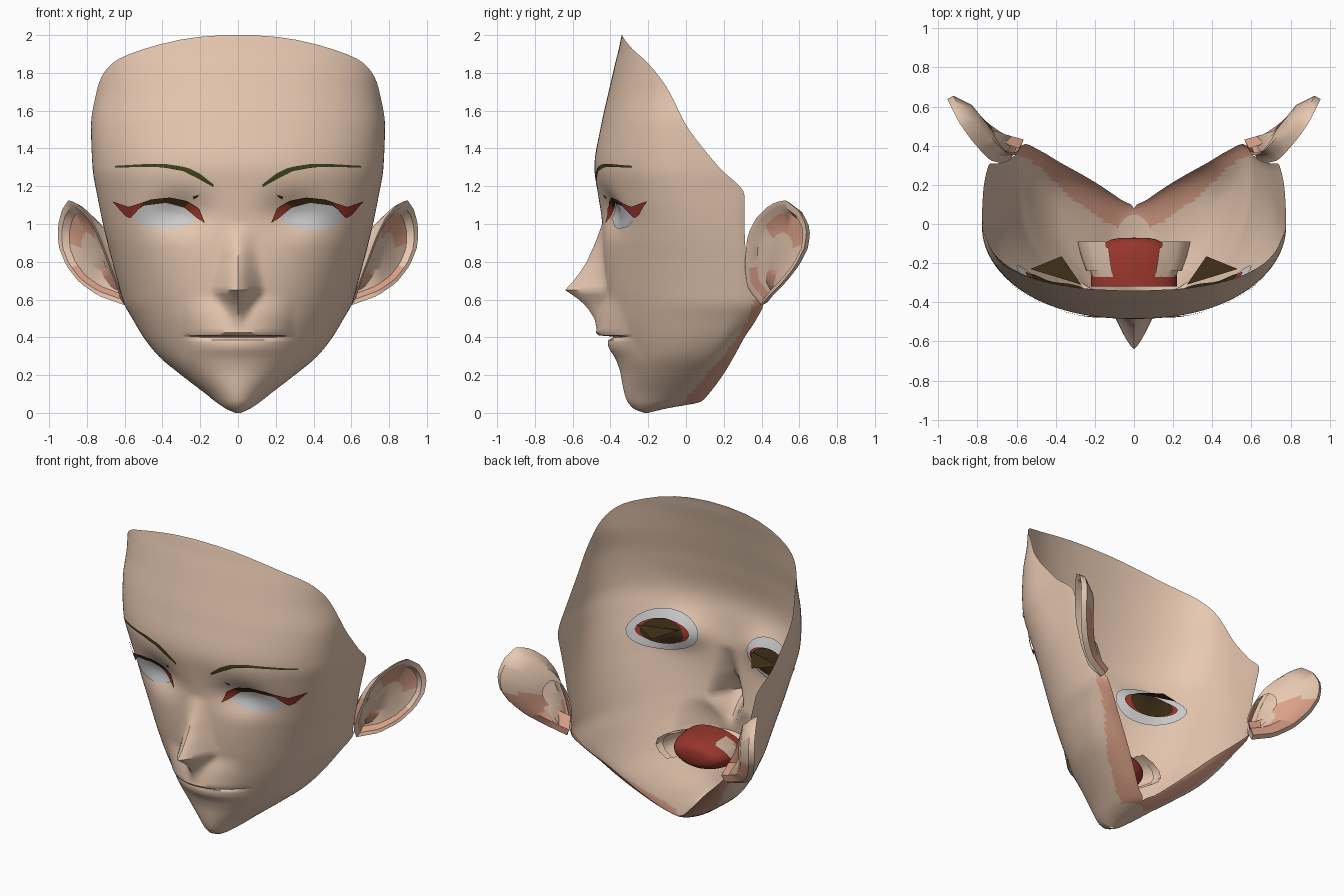
import bpy, bmesh, math
from mathutils import Vector
from mathutils.bvhtree import BVHTree

if "Cube" in bpy.data.objects:
    bpy.data.objects.remove(bpy.data.objects["Cube"])


def material(name, rgb):
    m = bpy.data.materials.new(name)
    m.diffuse_color = (*rgb, 1)
    m.use_nodes = True
    m.node_tree.nodes["Principled BSDF"].inputs["Base Color"].default_value = m.diffuse_color
    return m


SKIN = material("skin", (0.80, 0.58, 0.44))
SHADE = material("skin_shade", (0.72, 0.36, 0.25))
WHITE = material("eye_white", (0.62, 0.62, 0.62))
RED = material("dark_red", (0.31, 0.036, 0.025))
BROWN = material("lash_brown", (0.045, 0.026, 0.008))
OLIVE = material("brow_olive", (0.055, 0.06, 0.012))


def finish(bm, name, *mats):
    bmesh.ops.remove_doubles(bm, verts=bm.verts, dist=0.0008)
    me = bpy.data.meshes.new(name)
    bm.to_mesh(me)
    ob = bpy.data.objects.new(name, me)
    bpy.context.collection.objects.link(ob)
    for m in mats:
        me.materials.append(m)
    return ob


def skin_rows(bm, rows, closed=False, flip=False):
    """Quads between successive rows of points; returns faces per band."""
    vs = [[bm.verts.new(p) for p in r] for r in rows]
    bands = []
    for a, b in zip(vs, vs[1:]):
        n = len(a)
        band = []
        for j in range(n if closed else n - 1):
            k = (j + 1) % n
            q = (a[j], a[k], b[k], b[j])
            band.append(bm.faces.new(q[::-1] if flip else q))
        bands.append(band)
    return vs, bands


def interp(table, z, smooth=False):
    """Table lookup, linear or monotone cubic."""
    z = min(max(z, table[0][0]), table[-1][0])
    i = next(k for k in range(len(table) - 1) if z <= table[k + 1][0])

    def slope(k, c):
        if k <= 0 or k >= len(table) - 1:
            k = min(max(k, 1), len(table) - 1)
            return (table[k][c] - table[k - 1][c]) / (table[k][0] - table[k - 1][0])
        p, q = [(table[j][c] - table[j - 1][c]) / (table[j][0] - table[j - 1][0]) for j in (k, k + 1)]
        return 2 * p * q / (p + q) if p * q > 0 else 0

    a, b = table[i], table[i + 1]
    h = b[0] - a[0]
    t = (z - a[0]) / h if h else 0
    res = []
    for c in range(1, len(a)):
        v = a[c] + (b[c] - a[c]) * t
        if smooth:
            v = (a[c] * (1 + 2 * t) * (1 - t) ** 2 + b[c] * t * t * (3 - 2 * t)
                 + h * slope(i, c) * t * (1 - t) ** 2 - h * slope(i + 1, c) * t * t * (1 - t))
        res.append(v)
    return res


def resample(pts, n):
    pts = [Vector(p) for p in pts]
    tab = [(0, *pts[0])]
    for a, b in zip(pts, pts[1:]):
        if (b - a).length > 1e-7:
            tab.append((tab[-1][0] + (b - a).length, *b))
    if len(tab) == 1:
        return [pts[0].copy() for _ in range(n + 1)]
    return [Vector(interp(tab, tab[-1][0] * i / n)) for i in range(n + 1)]


# Face sections: z, centre y, half width, y of widest point, edge x, edge y
HEAD = [(0.0, -.22, .015, -.22, 0, -.2), (.02, -.275, .06, -.2, 0, -.12),
        (.06, -.31, .12, -.12, 0, .08), (.1, -.325, .17, -.06, .06, .12),
        (.2, -.345, .30, .02, .17, .195), (.3, -.36, .42, .10, .27, .255),
        (.4, -.385, .50, .17, .37, .31), (.5, -.41, .56, .22, .48, .375),
        (.58, -.42, .605, .25, .56, .41), (.65, -.43, .625, .24, .61, .35),
        (.8, -.44, .665, .2, .655, .32), (1.0, -.445, .715, .12, .70, .31),
        (1.15, -.465, .745, .06, .735, .31), (1.3, -.485, .77, .02, .77, .175),
        (1.52, -.45, .778, 0, .778, .003), (1.72, -.405, .76, 0, .76, -.1),
        (1.85, -.375, .76, 0, .76, -.2), (1.93, -.355, .76, 0, .76, -.287),
        (1.98, -.345, .76, 0, .76, -.327), (2.0, -.34, .76, 0, .76, -.339)]
# Nose: z, projection, half width
NOSE = [(.45, 0, .05), (.5, .02, .05), (.56, .075, .08), (.6, .135, .11), (.625, .175, .13),
        (.65, .21, .14), (.7, .16, .13), (.75, .12, .12), (.8, .085, .11), (.9, .038, .1), (1.0, 0, .09)]
# Lips: z, projection
LIPS = [(.22, 0), (.29, .015), (.33, .035), (.36, .042), (.385, .03), (.4, 0), (.404, 0),
        (.41, .075), (.425, .085), (.46, .07), (.5, .055), (.55, .035), (.62, 0)]
# Start of the jaw underside: z, y
JAW = [(.05, -.02), (.15, .06), (.29, .19), (.44, .30), (.6, .365)]


def section(z, n=60):
    yc, w, ym, xb, yb = interp(HEAD, z, True)
    e = 2 / (1.85 + .35 * min(1, z / .9))
    tmax = math.pi / 2
    if yb < ym:
        tmax = math.acos(min(1, ((yb - ym) / (yc - ym)) ** (1 / e)))
    pts = []
    for i in range(61):
        t = tmax * i / 60
        c = max(0, math.cos(t))
        pts.append((w * math.sin(t) ** e, ym + (yc - ym) * c ** e, z))
    if yb >= ym:
        for i in range(1, 25):
            s = math.pi / 2 * i / 24
            pts.append((xb + (w - xb) * math.cos(s), ym + (yb - ym) * math.sin(s), z))
    out = resample(pts, n)
    for p in out:
        if p.y > 0 or z < .2:
            continue
        amount, width = interp(NOSE, z)
        u = min(1, p.x / width)
        p.y -= amount * (.5 * (1 - u) + .25 * (1 + math.cos(math.pi * u)))
        p.y -= interp(LIPS, z)[0] * max(0, 1 - (p.x / .29) ** 2)
        p.y += .06 * math.exp(-((p.x - .3) / .15) ** 2 - ((z - 1.06) / .1) ** 2)
    return out


# Face shell
levels = sorted([i * .025 for i in range(81)] + [.01, .06, .385, .404, .41, 1.99])
rows = []
for z in levels:
    half = section(z)
    rows.append([Vector((-p.x, p.y, p.z)) for p in half[:0:-1]] + half)
bm = bmesh.new()
skin_rows(bm, rows)
for f in bm.faces:
    c = f.calc_center_median()
    under = c.z < .6 and c.y > interp(JAW, c.z)[0]
    lip_line = .4 < c.z < .404 and abs(c.x) < .245 and c.y < 0
    f.material_index = 1 if under or lip_line else 0
tree = BVHTree.FromBMesh(bm)
finish(bm, "face_shell", SKIN, SHADE)


def plate(name, top, bottom, mat, off, n=18, m=4):
    """Thin patch between two front-view curves, laid on the face on both sides."""
    bm = bmesh.new()
    a, b = [resample([(*p, 0) for p in c], n) for c in (top, bottom)]
    for s in (1, -1):
        grid = []
        for i in range(m + 1):
            row = []
            for p, q in zip(b, a):
                r = p.lerp(q, i / m)
                hit = tree.ray_cast(Vector((s * r.x, -2, r.y)), Vector((0, 1, 0)))[0]
                row.append((s * r.x, (hit.y if hit else -.3) + off, r.y))
            grid.append(row)
        skin_rows(bm, grid, flip=s < 0)
    return finish(bm, name, mat)


def oval(rx, rz, sign):
    return [(.39 - rx * math.cos(t), 1.05 + sign * rz * math.sin(t))
            for t in [k * math.pi / 16 for k in range(17)]]


# Eyes: whites in front, layered ovals on the inside of the shell
plate("eye_white", [(.215, 1.03), (.28, 1.085), (.38, 1.112), (.5, 1.098), (.575, 1.04)],
      [(.215, 1.03), (.28, .99), (.38, .972), (.5, .985), (.575, 1.04)], WHITE, -.006)
for name, rx, rz, mat, off in (("eye_back", .21, .13, WHITE, .02), ("eye_inner_red", .165, .075, RED, .03),
                               ("eye_inner_dark", .135, .08, BROWN, .04)):
    plate(name, oval(rx, rz, 1), oval(rx, rz, -1), mat, off)

# Dark lid sheet reaching inward behind each eye
bm = bmesh.new()
for s in (1, -1):
    bm.faces.new([bm.verts.new((s * x, y, z)) for x, y, z in
                  ((.27, -.31, 1.09), (.53, -.23, 1.09), (.37, -.165, 1.06))])
finish(bm, "inner_lid", BROWN)

# Lashes, lid marks and brows
plate("upper_lash", [(.21, 1.085), (.27, 1.122), (.36, 1.14), (.46, 1.13), (.56, 1.095)],
      [(.22, 1.045), (.28, 1.085), (.38, 1.112), (.5, 1.097), (.57, 1.045)], BROWN, -.012)
plate("outer_lash_wing", [(.5, 1.115), (.58, 1.09), (.665, 1.12)],
      [(.52, 1.085), (.57, 1.03), (.6, 1.045), (.665, 1.12)], RED, -.016)
plate("inner_lash_corner", [(.175, 1.005), (.205, 1.08), (.26, 1.11)],
      [(.175, 1.005), (.215, 1.03), (.285, 1.088)], RED, -.016)
plate("lid_mark", [(.205, 1.155), (.24, 1.145)], [(.215, 1.14), (.235, 1.13)], BROWN, -.006, 4, 1)
plate("brow", [(.13, 1.21), (.2, 1.265), (.27, 1.3), (.38, 1.317), (.5, 1.317), (.65, 1.308)],
      [(.13, 1.195), (.2, 1.235), (.29, 1.28), (.4, 1.3), (.5, 1.303), (.65, 1.298)], OLIVE, -.008)

# Mouth cavity bulging into the shell
bm = bmesh.new()
skin_rows(bm, [[(.22 * math.cos(t) ** .55 * math.cos(a), -.32 + .25 * math.sin(t) ** .8,
                 .40 + .11 * math.cos(t) ** .55 * math.sin(a))
                for a in [k * math.tau / 28 for k in range(28)]]
               for t in [k * math.pi / 20.001 for k in range(11)]], closed=True)
finish(bm, "mouth_cavity", RED)

# Flared folds beside the mouth cavity
bm = bmesh.new()
for s in (1, -1):
    for r in (0, .03):
        arc = [math.radians(a) for a in range(-45, 61, 21)]
        skin_rows(bm, [[(s * (rx + r) * math.cos(a), y + r, .41 + rz * math.sin(a)) for a in arc]
                       for rx, rz, y in ((.215, .10, -.27), (.24, .115, -.2), (.26, .12, -.12))])
finish(bm, "mouth_fold", SKIN)

# Ears: rim outline, then rings into the bowl and back to the head
RIM = [(.60, .40, .57), (.74, .44, .62), (.84, .51, .69), (.91, .58, .78), (.95, .63, .88),
       (.955, .64, .98), (.935, .60, 1.07), (.895, .52, 1.13), (.84, .44, 1.10),
       (.78, .37, 1.03), (.735, .325, .94), (.675, .31, .78), (.63, .325, .66)]
rim = resample(RIM + RIM[:1], 36)[:-1]
centre = sum(rim, Vector()) / len(rim)
out = Vector((.64, -.77, 0))
root = Vector((.61, .34, .78))


def ring(scale, depth, about):
    return [about + (p - about) * scale - out * depth for p in rim]


bm = bmesh.new()
for s in (1, -1):
    rings = [ring(.4, .03, root), ring(.75, .06, root), ring(.95, .035, centre), rim,
             ring(.88, .003, centre), ring(.78, .04, centre), ring(.4, .045, centre)]
    rings = [[Vector((s * p.x, p.y, p.z)) for p in r] for r in rings]
    vs, bands = skin_rows(bm, rings, closed=True, flip=s > 0)
    bm.faces.new(vs[-1] if s < 0 else vs[-1][::-1])
    for i, band in enumerate(bands):
        for f in band:
            c = f.calc_center_median()
            back_low = i < 2 and c.z < .85
            bowl = i == 4 and c.z < .78
            patch = i == 5 and c.z > .88 and abs(c.x) > centre.x - .03
            f.material_index = 1 if back_low or bowl or patch else 0
bmesh.ops.recalc_face_normals(bm, faces=bm.faces)
finish(bm, "ear", SKIN, SHADE)

# Smooth shading
for ob in bpy.context.collection.objects:
    ob.select_set(True)
    bpy.context.view_layer.objects.active = ob
bpy.ops.object.shade_smooth_by_angle(angle=math.radians(45))
